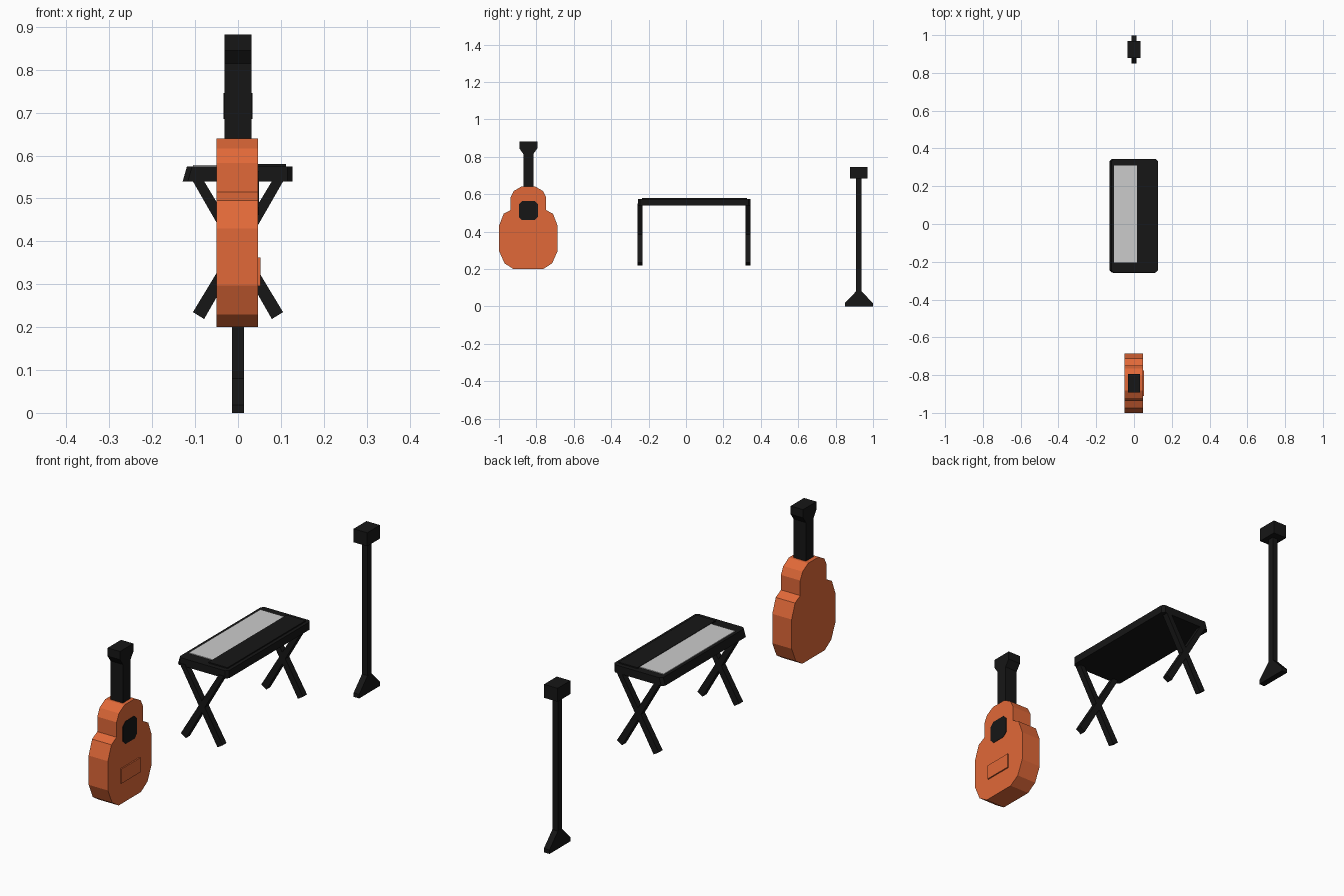
import bpy, bmesh
from mathutils import Vector

if "Cube" in bpy.data.objects:
    bpy.data.objects.remove(bpy.data.objects["Cube"])


def material(name, rgb):
    m = bpy.data.materials.new(name)
    m.diffuse_color = (*rgb, 1)
    m.use_nodes = True
    m.node_tree.nodes["Principled BSDF"].inputs["Base Color"].default_value = m.diffuse_color
    return m


BLACK = material("black", (0.008, 0.008, 0.008))
ORANGE = material("orange_wood", (0.75, 0.14, 0.04))


def prism(name, pts, axis, lo, hi, mat=None):
    """Extrude a 2D profile along an axis: x uses (y, z), y uses (x, z), z uses (x, y)."""
    place = {"x": lambda p, d: (d, p[0], p[1]),
             "y": lambda p, d: (p[0], d, p[1]),
             "z": lambda p, d: (p[0], p[1], d)}[axis]
    bm = bmesh.new()
    face = bm.faces.new([bm.verts.new(place(p, lo)) for p in pts])
    ext = bmesh.ops.extrude_face_region(bm, geom=[face])
    top = [v for v in ext["geom"] if isinstance(v, bmesh.types.BMVert)]
    move = Vector(place((0, 0), hi - lo))
    bmesh.ops.translate(bm, verts=top, vec=move)
    bmesh.ops.recalc_face_normals(bm, faces=bm.faces)
    me = bpy.data.meshes.new(name)
    bm.to_mesh(me)
    bm.free()
    if mat:
        me.materials.append(mat)
    ob = bpy.data.objects.new(name, me)
    bpy.context.collection.objects.link(ob)
    return ob


def rect(x0, x1, y0, y1, c=0):
    """Rectangle outline, with corners cut by c."""
    if not c:
        return [(x0, y0), (x1, y0), (x1, y1), (x0, y1)]
    return [(x0 + c, y0), (x1 - c, y0), (x1, y0 + c), (x1, y1 - c),
            (x1 - c, y1), (x0 + c, y1), (x0, y1 - c), (x0, y0 + c)]


def mirrored(half, centre):
    """Full outline from (offset, z) points listed bottom to top."""
    return ([(centre + o, z) for o, z in half] +
            [(centre - o, z) for o, z in reversed(half)])


# Guitar
GY = -0.843
prism("guitar_body", mirrored([(0.08, 0.2), (0.127, 0.23), (0.157, 0.297), (0.157, 0.43),
      (0.132, 0.495), (0.095, 0.515), (0.095, 0.583), (0.078, 0.617), (0.038, 0.64)], GY),
      "x", -0.05, 0.047, ORANGE)
prism("sound_hole", rect(GY - 0.051, GY + 0.051, 0.461, 0.564, 0.018), "x", 0.04, 0.0485, BLACK)
prism("bridge", rect(GY - 0.067, GY + 0.067, 0.296, 0.362), "x", 0.04, 0.053, ORANGE)
prism("guitar_neck_and_head", mirrored([(0.027, 0.63), (0.027, 0.815), (0.048, 0.845),
      (0.048, 0.882)], GY), "x", -0.031, 0.031, BLACK)

# Keyboard: cut-corner slab, keys and raised control panel
slab = prism("keyboard_body", rect(-0.129, 0.127, -0.257, 0.345, 0.012), "z", 0.54, 0.575, BLACK)
for v in slab.data.vertices:
    if v.co.z > 0.56 and v.co.x < -0.1:
        v.co.x += 0.01
prism("piano_keys", rect(-0.105, 0.016, -0.203, 0.31), "z", 0.56, 0.578)
prism("control_panel", rect(0.016, 0.112, -0.235, 0.325), "z", 0.56, 0.58, BLACK)

# Crossed legs at both ends
for end, y0 in (("front", -0.26), ("back", 0.317)):
    for side, s in (("left", 1), ("right", -1)):
        leg = [(0.079, 0.219), (0.105, 0.235), (-0.085, 0.55), (-0.111, 0.55)]
        prism(f"{end}_{side}_leg", [(s * x, z) for x, z in leg], "y", y0, y0 + 0.028, BLACK)

# Microphone stand
MY = 0.924
prism("mic_stand_base", mirrored([(0.075, 0), (0.075, 0.018), (0.015, 0.08)], MY),
      "x", -0.014, 0.014, BLACK)
prism("mic_stand_pole", rect(MY - 0.014, MY + 0.014, 0.07, 0.69), "x", -0.0135, 0.0135, BLACK)
prism("microphone_head", rect(MY - 0.046, MY + 0.046, 0.685, 0.746), "x", -0.034, 0.034, BLACK)
